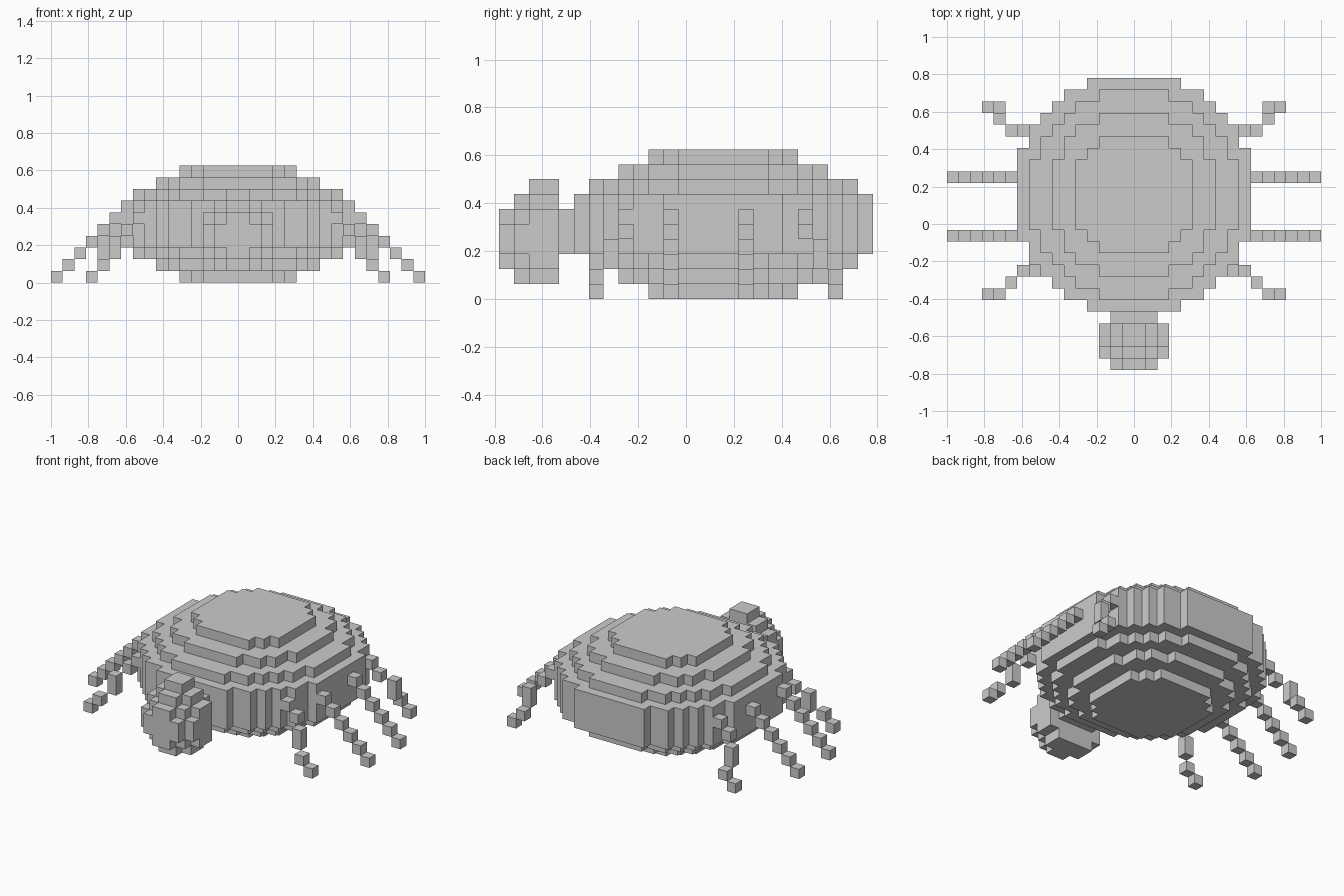
import bpy
import bmesh
from mathutils import Vector
from itertools import product

V = 2 / 32                       # edge length of one block
Y0 = -12.5                       # front end of the grid, in blocks

if "Cube" in bpy.data.objects:
    bpy.data.objects.remove(bpy.data.objects["Cube"], do_unlink=True)

grey = bpy.data.materials.new("plain_grey")
grey.use_nodes = True
grey.diffuse_color = (0.6, 0.6, 0.6, 1)
grey.node_tree.nodes["Principled BSDF"].inputs["Base Color"].default_value = grey.diffuse_color


def block_object(name, cells):
    """Make one mesh from the exposed sides of a set of grid blocks."""
    cells = set(cells)
    bm = bmesh.new()
    for cell in cells:
        for axis, side in product(range(3), (-1, 1)):
            neighbour = list(cell)
            neighbour[axis] += side
            if tuple(neighbour) in cells:
                continue
            n = Vector((0, 0, 0))
            n[axis] = side
            u = Vector((0, 0, 0))
            u[(axis + 1) % 3] = 1
            w = n.cross(u)
            centre = Vector(cell) + Vector((0.5, 0.5 + Y0, 0.5)) + n / 2
            corners = [centre + (a * u + b * w) / 2
                       for a, b in ((-1, -1), (1, -1), (1, 1), (-1, 1))]
            bm.faces.new([bm.verts.new(c * V) for c in corners])
    bmesh.ops.remove_doubles(bm, verts=bm.verts[:], dist=V / 100)
    bmesh.ops.dissolve_limit(bm, angle_limit=0.01, verts=bm.verts[:], edges=bm.edges[:])
    mesh = bpy.data.meshes.new(name)
    bm.to_mesh(mesh)
    bm.free()
    mesh.materials.append(grey)
    obj = bpy.data.objects.new(name, mesh)
    bpy.context.collection.objects.link(obj)


def box(xs, ys, zs):
    return product(range(*xs), range(*ys), range(*zs))


# Body: stepped round layers, the same above and below the middle
radii = [5.3, 7.2, 9.0, 10.3, 10.3]
body = [(x, y, z) for x, y, z in box((-10, 10), (5, 25), (0, 10))
        if (x + 0.5) ** 2 + (y - 14.5) ** 2 < radii[min(z, 9 - z)] ** 2]
block_object("body", body)

# Head: a blocky ball cut off at the back, with a small bump on top
head = [(x, y, z) for x, y, z in box((-3, 3), (0, 4), (1, 7))
        if Vector((x + 0.5, y - 2.5, z - 3.5)).length < 3.1]
block_object("head", head + list(box((-1, 1), (2, 4), (7, 8))))
block_object("neck", box((-2, 2), (4, 6), (3, 6)))

# Legs: chains of blocks stepping down from the body, mirrored left and right
middle = [(15 - i, i) for i in range(6)]
legs = {
    "front_leg": [(12, 6, 0), (11, 6, 1), (10, 7, 2), (10, 7, 3), (9, 8, 4), (8, 8, 5)],
    "front_middle_leg": [(x, 11, z) for x, z in middle],
    "back_middle_leg": [(x, 16, z) for x, z in middle],
    "back_leg": [(12, 22, 0), (11, 22, 1), (11, 21, 2), (11, 21, 3), (10, 20, 4), (9, 20, 5)],
}
for name, cells in legs.items():
    block_object("left_" + name, cells)
    block_object("right_" + name, [(-1 - x, y, z) for x, y, z in cells])
